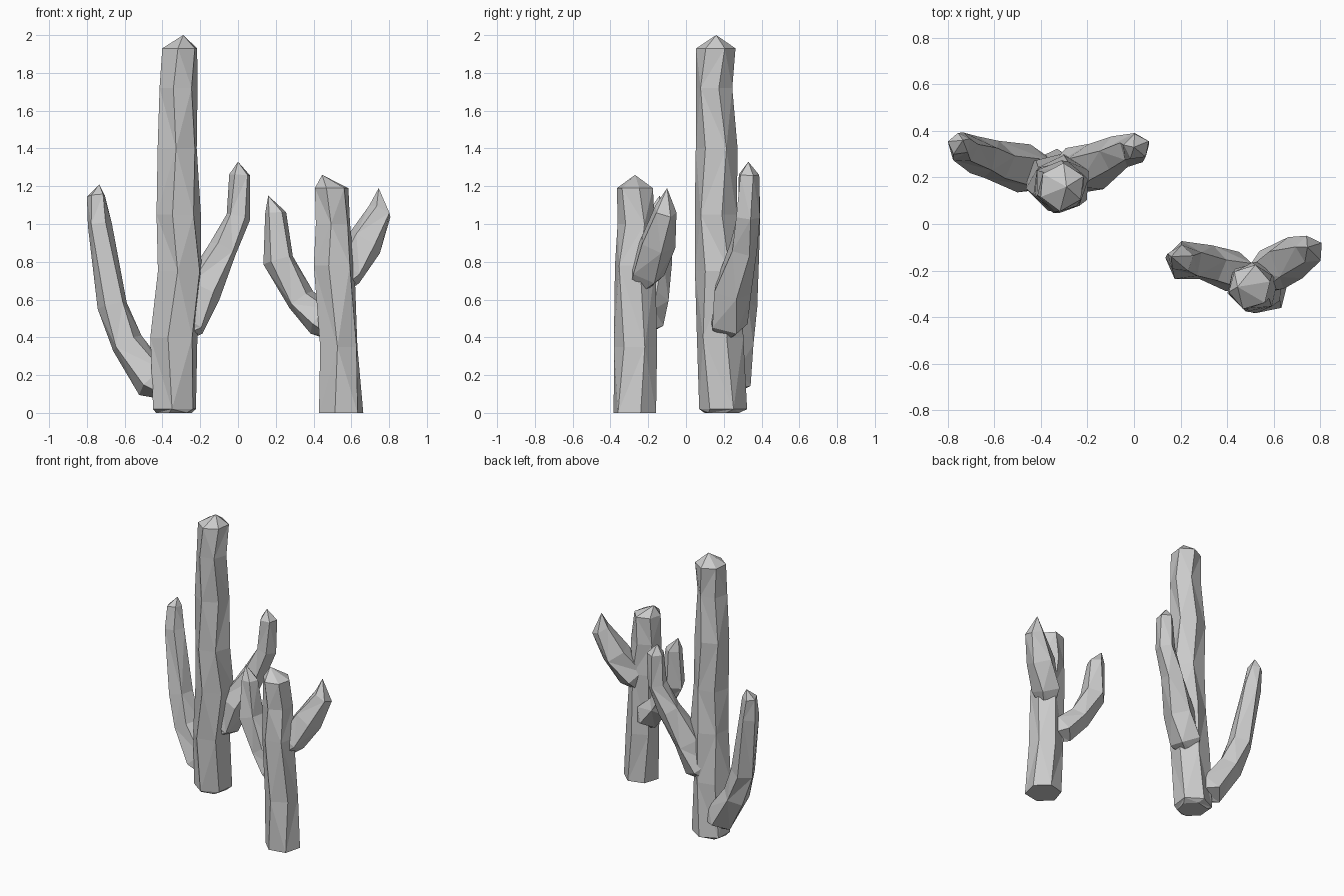
import bpy
import bmesh
import math
import random
from mathutils import Vector

random.seed(4)

cube = bpy.data.objects.get("Cube")
if cube:
    bpy.data.objects.remove(cube, do_unlink=True)

# One flat grey for everything
grey = bpy.data.materials.new("stone grey")
grey.use_nodes = True
grey.diffuse_color = (0.6, 0.6, 0.6, 1)
grey.node_tree.nodes["Principled BSDF"].inputs["Base Color"].default_value = (0.6, 0.6, 0.6, 1)


def stalk(name, stations, tip, sides=6, level=False, jitter=0.05):
    """Faceted tube through (x, y, z, radius) stations, closed by a pointed tip."""
    bm = bmesh.new()
    points = [Vector(s[:3]) for s in stations]
    rings = []
    for i, (point, station) in enumerate(zip(points, stations)):
        # Ring plane follows the path, or stays level on trunks
        before = points[max(i - 1, 0)]
        after = points[min(i + 1, len(points) - 1)]
        normal = Vector((0, 0, 1)) if level else (after - before).normalized()
        side = Vector((0, 1, 0)).cross(normal).normalized()
        depth = normal.cross(side)
        twist = 0.2 * (i % 2) + 0.25
        ring = []
        for k in range(sides):
            angle = math.tau * k / sides + twist
            radius = station[3] * (1 + random.uniform(-jitter, jitter))
            offset = side * math.cos(angle) + depth * math.sin(angle)
            ring.append(bm.verts.new(point + offset * radius))
        rings.append(ring)

    # Triangulated sides with the diagonals alternating
    for i, (low, high) in enumerate(zip(rings, rings[1:])):
        for k in range(sides):
            n = (k + 1) % sides
            if (i + k) % 2:
                bm.faces.new((low[k], low[n], high[n]))
                bm.faces.new((low[k], high[n], high[k]))
            else:
                bm.faces.new((low[k], low[n], high[k]))
                bm.faces.new((low[n], high[n], high[k]))
    bm.faces.new(list(reversed(rings[0])))

    # Pointed cap
    peak = bm.verts.new(tip)
    for k in range(sides):
        bm.faces.new((rings[-1][k], rings[-1][(k + 1) % sides], peak))
    bmesh.ops.recalc_face_normals(bm, faces=bm.faces)

    mesh = bpy.data.meshes.new(name)
    bm.to_mesh(mesh)
    bm.free()
    mesh.materials.append(grey)
    obj = bpy.data.objects.new(name, mesh)
    bpy.context.collection.objects.link(obj)
    return obj


# Tall cactus; the arms start inside its trunk
stalk("tall_trunk", [
    (-0.34, 0.19, 0.0, 0.1),
    (-0.34, 0.195, 0.02, 0.125),
    (-0.335, 0.185, 0.4, 0.128),
    (-0.31, 0.175, 0.75, 0.125),
    (-0.315, 0.16, 1.05, 0.118),
    (-0.32, 0.165, 1.4, 0.113),
    (-0.315, 0.148, 1.72, 0.1),
    (-0.31, 0.16, 1.93, 0.103),
], (-0.29, 0.16, 2.0), level=True)

stalk("tall_right_arm", [
    (-0.36, 0.2, 0.13, 0.07),
    (-0.45, 0.23, 0.17, 0.11),
    (-0.59, 0.27, 0.37, 0.09),
    (-0.665, 0.29, 0.57, 0.085),
    (-0.735, 0.325, 1.0, 0.067),
    (-0.75, 0.345, 1.15, 0.05),
], (-0.735, 0.36, 1.21), sides=5)

stalk("tall_left_arm", [
    (-0.33, 0.19, 0.42, 0.06),
    (-0.27, 0.22, 0.48, 0.11),
    (-0.19, 0.24, 0.65, 0.11),
    (-0.08, 0.3, 0.87, 0.08),
    (0.0, 0.325, 1.04, 0.067),
    (0.01, 0.33, 1.26, 0.06),
], (0.0, 0.33, 1.33), sides=5)

# Short cactus
stalk("short_trunk", [
    (0.545, -0.27, 0.0, 0.12),
    (0.535, -0.265, 0.35, 0.112),
    (0.51, -0.27, 0.78, 0.113),
    (0.5, -0.265, 1.0, 0.1),
    (0.495, -0.27, 1.19, 0.095),
], (0.445, -0.27, 1.26), level=True)

stalk("short_right_arm", [
    (0.51, -0.25, 0.44, 0.06),
    (0.44, -0.21, 0.49, 0.095),
    (0.33, -0.175, 0.6, 0.08),
    (0.215, -0.16, 0.81, 0.085),
    (0.2, -0.15, 1.06, 0.058),
], (0.16, -0.14, 1.15), sides=5)

stalk("short_left_arm", [
    (0.52, -0.26, 0.66, 0.05),
    (0.57, -0.21, 0.75, 0.1),
    (0.67, -0.155, 0.9, 0.1),
    (0.755, -0.11, 1.07, 0.065),
], (0.745, -0.1, 1.19), sides=5)
